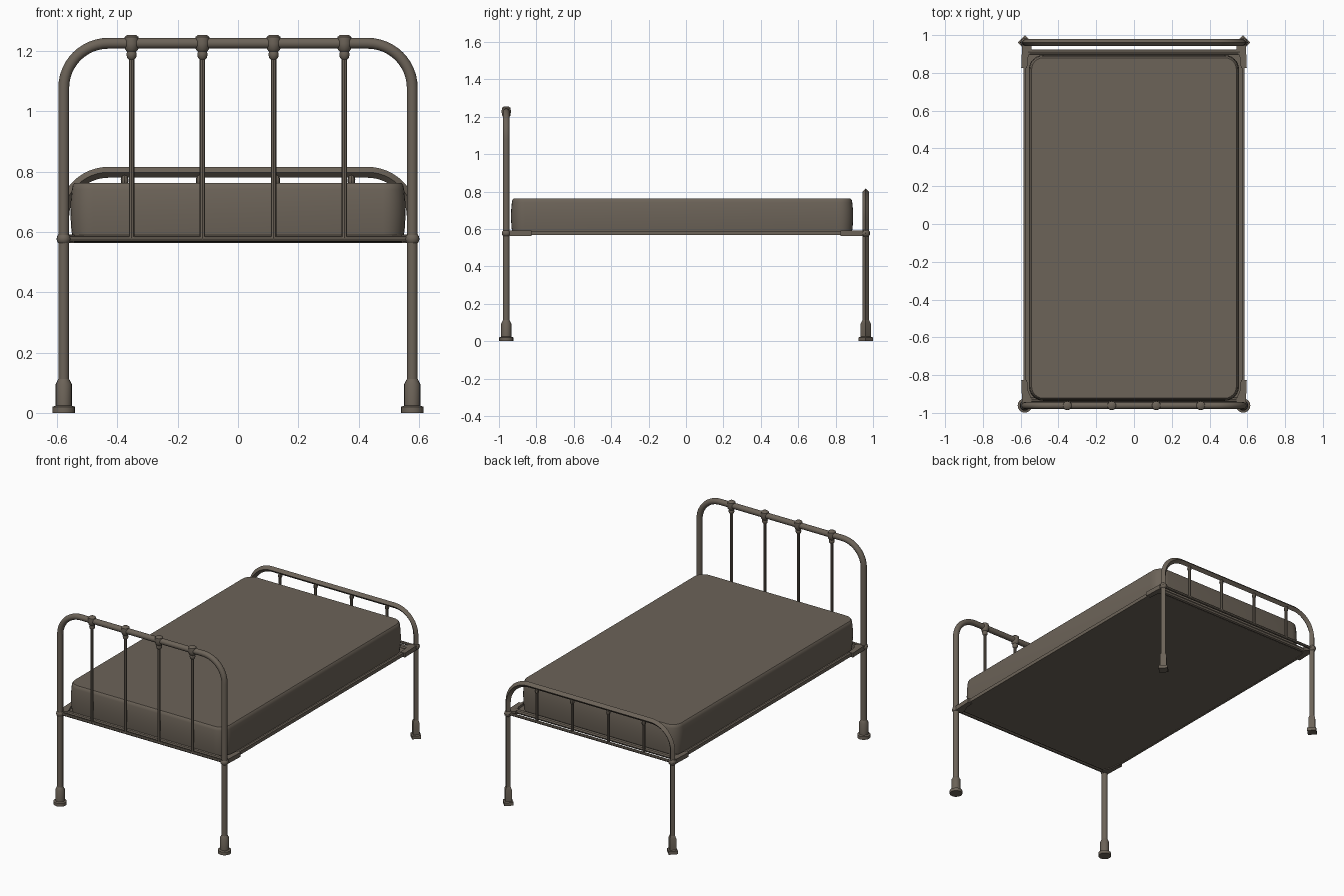
import bpy, bmesh, math
from mathutils import Vector

if "Cube" in bpy.data.objects:
    bpy.data.objects.remove(bpy.data.objects["Cube"])

mat = bpy.data.materials.new("dull brown grey")
mat.diffuse_color = (0.150, 0.125, 0.098, 1)
mat.use_nodes = True
mat.node_tree.nodes["Principled BSDF"].inputs["Base Color"].default_value = mat.diffuse_color


def finish(name, bm, angle=40):
    bmesh.ops.recalc_face_normals(bm, faces=bm.faces)
    me = bpy.data.meshes.new(name)
    bm.to_mesh(me)
    bm.free()
    me.shade_smooth()
    me.set_sharp_from_angle(angle=math.radians(angle))
    me.materials.append(mat)
    ob = bpy.data.objects.new(name, me)
    bpy.context.collection.objects.link(ob)
    return ob


def loft(name, rings, angle=40):
    """Skin a list of equal-length point rings and cap both ends."""
    bm = bmesh.new()
    vs = [[bm.verts.new(p) for p in r] for r in rings]
    n = len(vs[0])
    for a, b in zip(vs, vs[1:]):
        for i in range(n):
            j = (i + 1) % n
            bm.faces.new((a[i], a[j], b[j], b[i]))
    bm.faces.new(vs[0])
    bm.faces.new(vs[-1])
    return finish(name, bm, angle)


def tube(name, path, r, sides):
    """Sweep a polygon along a path lying in a plane of constant y."""
    pts = [Vector(p) for p in path]
    rings = []
    for i, p in enumerate(pts):
        t = (pts[min(i + 1, len(pts) - 1)] - pts[max(i - 1, 0)]).normalized()
        n = t.cross(Vector((0, 1, 0)))
        rings.append([p + r * (math.cos(a) * n + math.sin(a) * Vector((0, 1, 0)))
                      for a in (2 * math.pi * k / sides for k in range(sides))])
    return loft(name, rings)


def turned(name, x, y, profile, sides):
    """Lathe a (radius, z) profile about a vertical axis."""
    return loft(name, [[(x + r * math.cos(2 * math.pi * k / sides),
                         y + r * math.sin(2 * math.pi * k / sides), z)
                        for k in range(sides)] for r, z in profile])


def box(name, lo, hi):
    (x0, y0, z0), (x1, y1, z1) = lo, hi
    return loft(name, [[(x0, y0, z), (x1, y0, z), (x1, y1, z), (x0, y1, z)]
                       for z in (z0, z1)])


def hoop(x, y, top, rad, steps=12):
    right = [(x - rad + rad * math.cos(a), y, top - rad + rad * math.sin(a))
             for a in (math.pi / 2 * i / steps for i in range(steps + 1))]
    left = [(-px, py, pz) for px, py, pz in reversed(right)]
    return [(x, y, 0.02)] + right + left + [(-x, y, 0.02)]


PX = 0.578
FOOT = [(0.038, 0), (0.038, 0.02), (0.027, 0.024), (0.027, 0.095), (0.018, 0.112)]
JOINT = [(0.012, 0.558), (0.021, 0.566), (0.024, 0.577), (0.021, 0.588), (0.012, 0.596)]

# bent end frames: round head, diamond-section foot
for end, y, top, sides, xs in (("head", -0.961, 1.226, 16, (0.118, 0.353)),
                               ("foot", 0.961, 0.798, 4, (0.127, 0.376))):
    tube(end + "_frame", hoop(PX, y, top, 0.148), 0.018, sides)
    tube(end + "_lower_rail", [(-PX, y, 0.577), (PX, y, 0.577)], 0.009, 8)
    for s in (-1, 1):
        turned(end + "_leg_cap", s * PX, y, FOOT, sides)
        turned(end + "_joint", s * PX, y, JOINT, sides if sides > 4 else 8)
        for x in xs:
            turned(end + "_spindle", s * x, y, [(0.009, 0.575), (0.009, top)], 8)
            if end == "head":
                # knuckle around the top tube with a collar below
                turned("head_knob", s * x, y,
                       [(0.009, 1.172), (0.015, 1.178), (0.017, 1.19), (0.015, 1.198),
                        (0.022, 1.206), (0.025, 1.225), (0.023, 1.247), (0.014, 1.254)], 12)
            else:
                turned("foot_collar", s * x, y,
                       [(0.009, 0.758), (0.012, 0.764), (0.013, 0.774), (0.01, 0.785)], 8)

# cross tubes, side rails and the base plate
tube("foot_cross_tube", [(-0.56, 0.911, 0.578), (0.56, 0.911, 0.578)], 0.014, 8)
tube("head_cross_tube", [(-0.56, -0.93, 0.578), (0.56, -0.93, 0.578)], 0.012, 8)
box("bed_base", (-0.574, -0.936, 0.568), (0.574, 0.9, 0.576))
for s in (-1, 1):
    box("side_rail", (s * 0.578 - 0.007, -0.955, 0.567), (s * 0.578 + 0.007, 0.955, 0.589))
    for e in (-1, 1):
        # corner gussets
        plan = [(0.597, 0.825), (0.566, 0.825), (0.562, 0.88), (0.542, 0.925),
                (0.542, 0.94), (0.575, 0.965), (0.592, 0.955)]
        loft("corner_bracket", [[(s * x, e * y, z) for x, y in plan] for z in (0.563, 0.591)])


# mattress with rounded corners and softly bulging sides
def rounded(inset, z, hx=0.556, y0=-0.936, y1=0.894, rad=0.075, steps=6):
    ring = []
    cx, cy0, cy1 = hx - rad, y0 + rad, y1 - rad
    for k, (x, y) in enumerate(((cx, cy1), (-cx, cy1), (-cx, cy0), (cx, cy0))):
        for i in range(steps + 1):
            a = math.pi / 2 * (k + i / steps)
            ring.append((x + (rad - inset) * math.cos(a), y + (rad - inset) * math.sin(a), z))
    return ring


loft("mattress", [rounded(i, z) for i, z in
                  ((0.008, 0.572), (0.003, 0.61), (0, 0.66), (0.001, 0.70),
                   (0.005, 0.742), (0.008, 0.755), (0.014, 0.762))])
